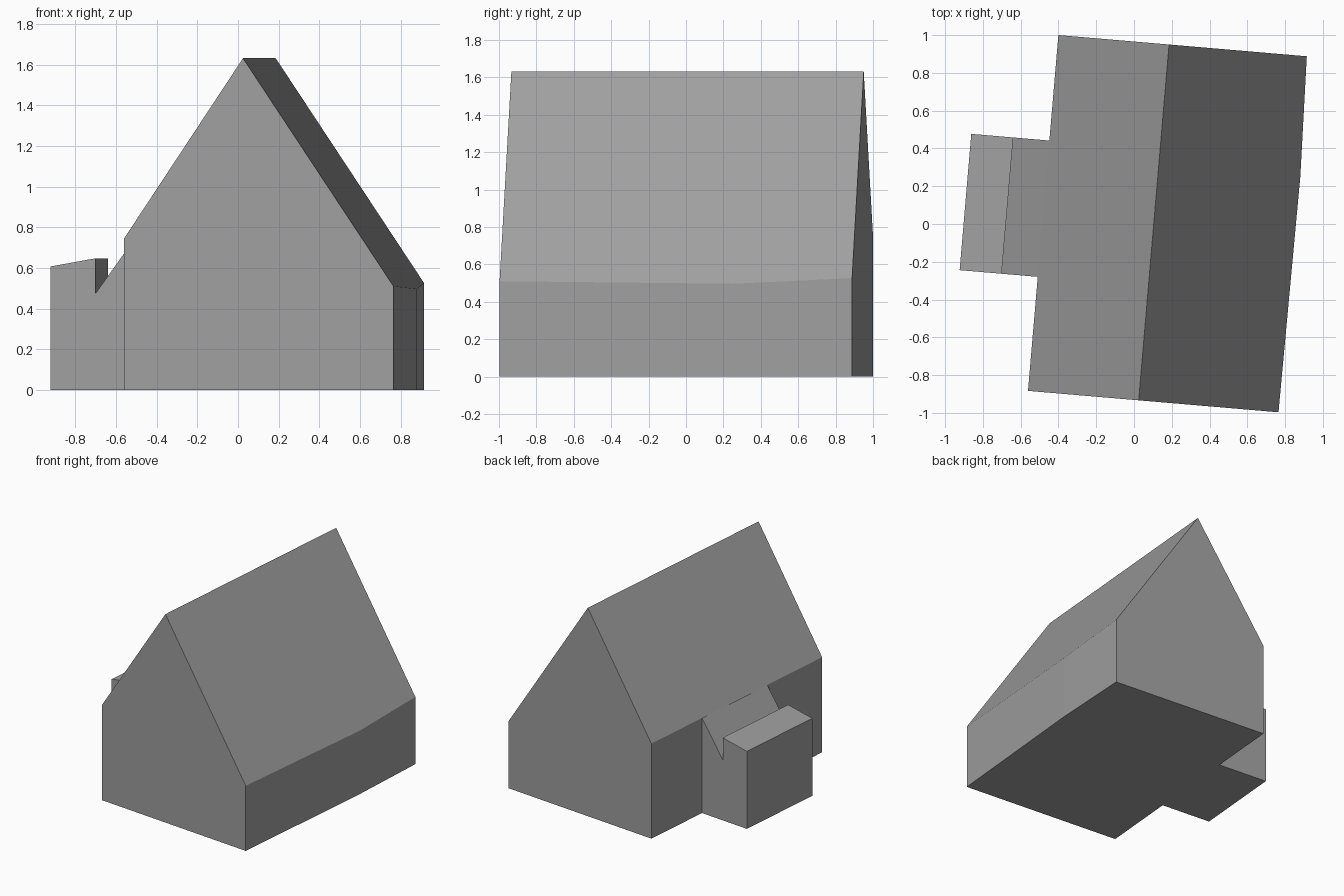
import bpy
import bmesh
import math
from mathutils import Matrix

cube = bpy.data.objects.get("Cube")
if cube:
    bpy.data.objects.remove(cube, do_unlink=True)

# One plain grey for the whole building
grey = bpy.data.materials.new("plain grey")
grey.use_nodes = True
colour = (0.35, 0.35, 0.35, 1)
grey.diffuse_color = colour
grey.node_tree.nodes["Principled BSDF"].inputs["Base Color"].default_value = colour

TURN = Matrix.Rotation(math.radians(-4.88), 4, "Z")
RIDGE_X, RIDGE_Z, PITCH = 0.104, 1.632, 1.51
LEFT_X = -0.484


def roof_z(x):
    return RIDGE_Z - PITCH * abs(x - RIDGE_X)


def loft(name, sections):
    """Closed solid through matching (y, [(x, z), ...]) sections."""
    bm = bmesh.new()
    rings = [[bm.verts.new((x, y, z)) for x, z in pts] for y, pts in sections]
    n = len(rings[0])
    for a, b in zip(rings, rings[1:]):
        for i in range(n):
            j = (i + 1) % n
            bm.faces.new((a[i], a[j], b[j], b[i]))
    bm.faces.new(rings[0])
    bm.faces.new(rings[-1])
    bmesh.ops.transform(bm, matrix=TURN, verts=bm.verts)
    bmesh.ops.recalc_face_normals(bm, faces=bm.faces)
    mesh = bpy.data.meshes.new(name)
    bm.to_mesh(mesh)
    bm.free()
    mesh.materials.append(grey)
    obj = bpy.data.objects.new(name, mesh)
    bpy.context.collection.objects.link(obj)
    return obj


def gable(right_x):
    return [(LEFT_X, 0), (right_x, 0), (right_x, roof_z(right_x)),
            (RIDGE_X, RIDGE_Z), (LEFT_X, roof_z(LEFT_X))]


# Main house, with a slight bend in the long side wall
house = loft("house_body", [(-0.928, gable(0.847)),
                            (0.324, gable(0.856)),
                            (0.9625, gable(0.836))])

# Side annex: raised outer block, with the roof valley running back to the eave
annex_profile = [(-0.3, 0), (-0.899, 0), (-0.899, 0.607), (-0.676, 0.647),
                 (-0.676, 0.474), (LEFT_X, roof_z(LEFT_X) - 0.001), (-0.3, 0.7)]
annex = loft("annex_cutter", [(-0.322, annex_profile), (0.402, annex_profile)])

# Merge into one clean shell
union = house.modifiers.new("join_annex", "BOOLEAN")
union.operation = "UNION"
union.solver = "EXACT"
union.object = annex
bpy.context.view_layer.objects.active = house
house.select_set(True)
bpy.ops.object.modifier_apply(modifier=union.name)
bpy.data.objects.remove(annex, do_unlink=True)
